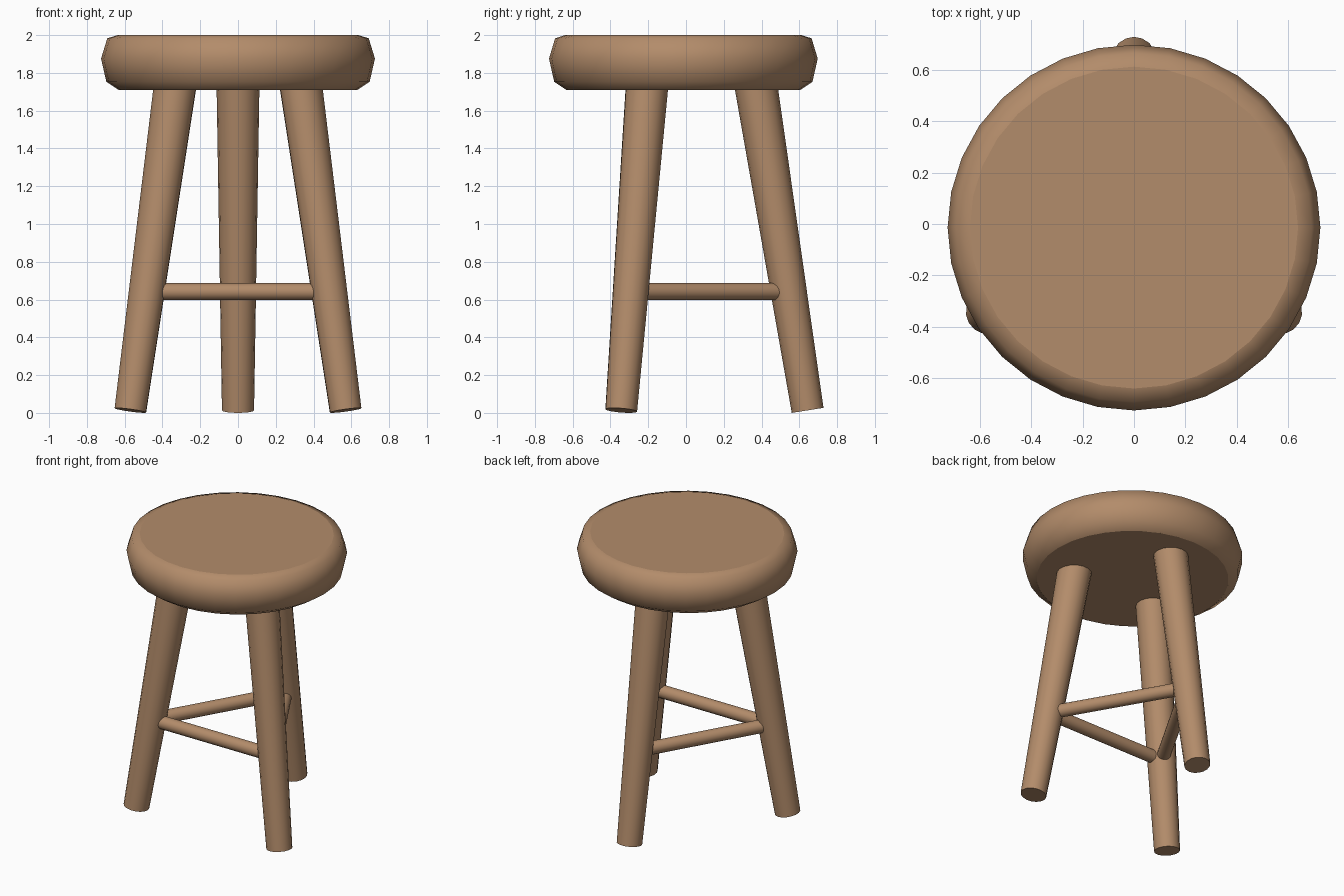
import bpy
import bmesh
from math import sin, cos, radians, tau
from mathutils import Vector

cube = bpy.data.objects.get("Cube")
if cube:
    bpy.data.objects.remove(cube, do_unlink=True)

# Single warm wood colour
wood = bpy.data.materials.new("warm_wood")
wood.use_nodes = True
colour = (0.45, 0.262, 0.145, 1.0)
wood.diffuse_color = colour
wood.node_tree.nodes["Principled BSDF"].inputs["Base Color"].default_value = colour

CENTRE_Y = -0.014


def finish(name, bm):
    """Shade the sides smooth, keep the end caps flat with crisp rims."""
    bmesh.ops.recalc_face_normals(bm, faces=bm.faces)
    for face in bm.faces:
        face.smooth = len(face.verts) == 4
        if not face.smooth:
            for edge in face.edges:
                edge.smooth = False
    mesh = bpy.data.meshes.new(name)
    bm.to_mesh(mesh)
    bm.free()
    mesh.materials.append(wood)
    obj = bpy.data.objects.new(name, mesh)
    bpy.context.collection.objects.link(obj)
    return obj


def lathe(name, profile, sides):
    """Turn (radius, height) points about z and cap both ends."""
    bm = bmesh.new()
    rings = [[bm.verts.new((r * cos(tau * i / sides), r * sin(tau * i / sides), z))
              for i in range(sides)] for r, z in profile]
    for low, high in zip(rings, rings[1:]):
        for i in range(sides):
            j = (i + 1) % sides
            bm.faces.new((low[i], low[j], high[j], high[i]))
    bm.faces.new(rings[0])
    bm.faces.new(rings[-1])
    return finish(name, bm)


def rod(name, start, end, r_start, r_end, sides):
    """Tapered round bar between two points."""
    axis = end - start
    obj = lathe(name, [(r_start, 0), (r_end, axis.length)], sides)
    obj.rotation_mode = 'QUATERNION'
    obj.rotation_quaternion = axis.to_track_quat('Z', 'Y')
    obj.location = start
    return obj


def leg_point(angle, z):
    """Point on a splayed leg's axis at height z."""
    reach = 0.66 - 0.159 * z
    return Vector((reach * cos(angle), CENTRE_Y + reach * sin(angle), z))


# Seat: rounded disc, very slightly narrower front to back
seat = lathe("seat", [(0.632, 1.71), (0.697, 1.753), (0.725, 1.876),
                      (0.692, 1.983), (0.638, 2.0)], 32)
seat.scale.y = 0.981
seat.location.y = CENTRE_Y

# Three splayed legs, thicker at the top
angles = {"back": radians(90), "front_right": radians(210), "front_left": radians(330)}
for side, a in angles.items():
    rod(side + "_leg", leg_point(a, 0.0134), leg_point(a, 1.76), 0.085, 0.114, 16)

# Rungs joining neighbouring legs
for (side, a), name in zip(angles.items(), ("right_rung", "front_rung", "left_rung")):
    rod(name, leg_point(a, 0.642), leg_point(a + tau / 3, 0.642), 0.045, 0.045, 16)
